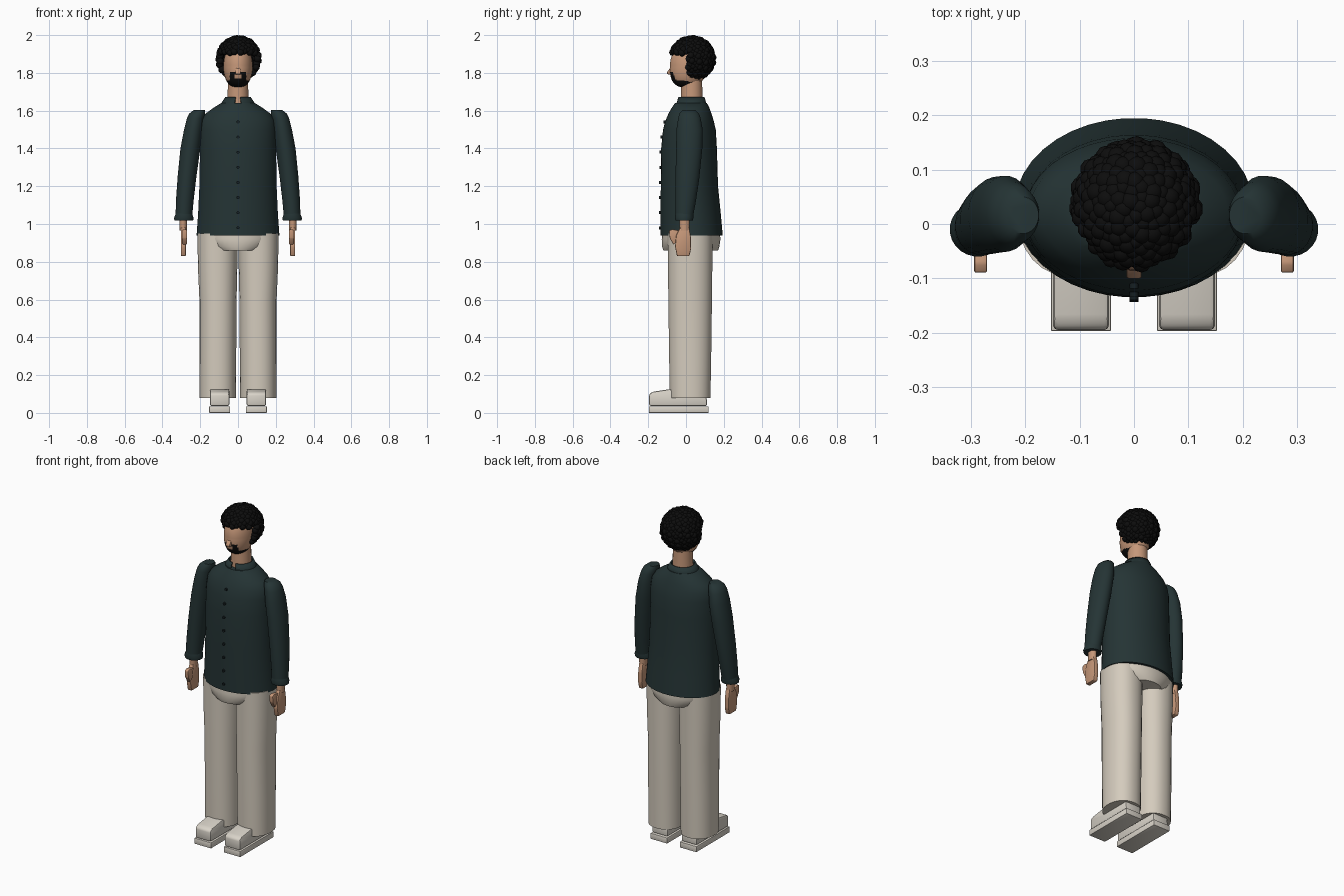
import bpy, bmesh, math
from mathutils import Matrix, Vector

if "Cube" in bpy.data.objects:
    bpy.data.objects.remove(bpy.data.objects["Cube"], do_unlink=True)


def material(name, rgb):
    m = bpy.data.materials.new(name)
    m.diffuse_color = (*rgb, 1)
    m.use_nodes = True
    bsdf = m.node_tree.nodes["Principled BSDF"]
    bsdf.inputs["Base Color"].default_value = (*rgb, 1)
    bsdf.inputs["Roughness"].default_value = 0.8
    return m


SHIRT = material("dark teal cloth", (0.018, 0.034, 0.035))
BUTTON = material("dark button", (0.008, 0.014, 0.016))
TROUSER = material("beige cloth", (0.66, 0.60, 0.51))
SHOE = material("off white leather", (0.69, 0.65, 0.58))
SKIN = material("skin", (0.56, 0.31, 0.19))
HAIR = material("black hair", (0.004, 0.004, 0.004))


def finish(name, bm, *mats, angle=40):
    """Turn a bmesh into a smooth-by-angle object."""
    bmesh.ops.recalc_face_normals(bm, faces=bm.faces)
    mesh = bpy.data.meshes.new(name)
    bm.to_mesh(mesh)
    bm.free()
    for m in mats:
        mesh.materials.append(m)
    ob = bpy.data.objects.new(name, mesh)
    bpy.context.collection.objects.link(ob)
    bpy.ops.object.select_all(action="DESELECT")
    ob.select_set(True)
    bpy.context.view_layer.objects.active = ob
    bpy.ops.object.shade_smooth_by_angle(angle=math.radians(angle))
    return ob


def loft(rings, sides=32, caps=True, power=1.0):
    """Rings are (cx, cy, z, rx, ry), bottom to top."""
    bm = bmesh.new()
    curve = lambda v: math.copysign(abs(v) ** power, v)
    loops = []
    for cx, cy, z, rx, ry in rings:
        angles = [math.tau * (i + 0.5) / sides for i in range(sides)]
        loops.append([bm.verts.new((cx + rx * curve(math.cos(a)),
                                    cy + ry * curve(math.sin(a)), z)) for a in angles])
    for low, high in zip(loops, loops[1:]):
        for i in range(sides):
            j = (i + 1) % sides
            bm.faces.new((low[i], low[j], high[j], high[i]))
    if caps:
        bm.faces.new(loops[0])
        bm.faces.new(loops[-1])
    return bm


def extrude_profile(points, x0, x1, bevel):
    """Extrude a (y, z) outline along x and round its edges."""
    bm = bmesh.new()
    face = bm.faces.new([bm.verts.new((x0, y, z)) for y, z in points])
    out = bmesh.ops.extrude_face_region(bm, geom=[face])
    moved = [g for g in out["geom"] if isinstance(g, bmesh.types.BMVert)]
    bmesh.ops.translate(bm, vec=(x1 - x0, 0, 0), verts=moved)
    if bevel:
        bmesh.ops.bevel(bm, geom=bm.edges[:], offset=bevel, segments=2,
                        affect="EDGES", profile=0.5, clamp_overlap=True)
    return bm


def pair(name, build, mat):
    """Build a part on the left side and its mirrored copy on the right."""
    for side, sx in (("left", 1), ("right", -1)):
        bm = build()
        bmesh.ops.scale(bm, vec=(sx, 1, 1), verts=bm.verts)
        finish(f"{side}_{name}", bm, mat)


# Shirt body
BODY = [(0, 0.03, 0.94, 0.22, 0.165), (0, 0.025, 1.05, 0.212, 0.16),
        (0, 0.018, 1.2, 0.205, 0.152), (0, 0.016, 1.4, 0.202, 0.148),
        (0, 0.018, 1.5, 0.201, 0.14), (0, 0.019, 1.55, 0.195, 0.127),
        (0, 0.021, 1.585, 0.172, 0.114), (0, 0.024, 1.615, 0.13, 0.1),
        (0, 0.026, 1.64, 0.09, 0.085)]
finish("shirt_body", loft(BODY, 40), SHIRT)

# Stand-up collar, open at the front
bm = loft([(0, 0.027, 1.615, 0.1, 0.088), (0, 0.028, 1.645, 0.085, 0.078),
           (0, 0.028, 1.672, 0.068, 0.07)], 48, caps=False)
gap = [f for f in bm.faces if abs(f.calc_center_median().x) < 0.014
       and f.calc_center_median().y < 0]
bmesh.ops.delete(bm, geom=gap, context="FACES")
collar = finish("collar", bm, SHIRT)
mod = collar.modifiers.new("thickness", "SOLIDIFY")
mod.thickness = 0.008

# Buttons down the front, seated on the shirt surface
bm = bmesh.new()
for i in range(8):
    z = 0.98 + 0.08 * i
    low, high = next((a, b) for a, b in zip(BODY, BODY[1:]) if a[2] <= z <= b[2])
    t = (z - low[2]) / (high[2] - low[2])
    y = (low[1] - low[4]) * (1 - t) + (high[1] - high[4]) * t
    spot = Matrix.Translation((0, y - 0.002, z)) @ Matrix.Rotation(math.pi / 2, 4, "X")
    bmesh.ops.create_cone(bm, cap_ends=True, segments=12, radius1=0.008,
                          radius2=0.008, depth=0.012, matrix=spot)
finish("shirt_buttons", bm, BUTTON)

# Sleeves and flared cuffs
SLEEVE = [(0.287, -0.01, 1.03, 0.044, 0.046), (0.282, -0.002, 1.12, 0.047, 0.055),
          (0.27, 0.008, 1.25, 0.05, 0.064), (0.252, 0.017, 1.4, 0.053, 0.07),
          (0.236, 0.019, 1.5, 0.05, 0.07), (0.225, 0.018, 1.56, 0.046, 0.06),
          (0.216, 0.017, 1.585, 0.042, 0.052), (0.205, 0.016, 1.603, 0.03, 0.034)]
pair("sleeve", lambda: loft(SLEEVE, 24), SHIRT)
CUFF = [(0.287, -0.01, 1.018, 0.05, 0.046), (0.287, -0.01, 1.032, 0.052, 0.05),
        (0.286, -0.009, 1.055, 0.044, 0.047)]
pair("cuff", lambda: loft(CUFF, 24), SHIRT)

# Hands: wrist, flat palm with fingers, thumb
WRIST = [(0.29, -0.008, 0.965, 0.02, 0.026), (0.29, -0.008, 1.03, 0.021, 0.028)]
pair("wrist", lambda: loft(WRIST, 16), SKIN)
PALM = [(-0.048, 0.83), (0.018, 0.83), (0.027, 0.87), (0.026, 0.93),
        (0.016, 0.985), (-0.03, 0.985), (-0.052, 0.94), (-0.058, 0.88)]
pair("hand", lambda: extrude_profile(PALM, 0.275, 0.303, 0.006), SKIN)
THUMB = [(-0.045, 0.91), (-0.066, 0.89), (-0.086, 0.925), (-0.09, 0.965),
         (-0.072, 0.972), (-0.035, 0.965)]
pair("thumb", lambda: extrude_profile(THUMB, 0.27, 0.294, 0.004), SKIN)

# Trousers
HIPS = [(0, 0.025, 0.86, 0.13, 0.145), (0, 0.025, 0.88, 0.17, 0.152),
        (0, 0.027, 0.92, 0.202, 0.156), (0, 0.027, 0.97, 0.205, 0.15)]
finish("trouser_hips", loft(HIPS, 40), TROUSER)
LEG = [(0.107, 0.022, 0.08, 0.097, 0.108), (0.107, 0.022, 0.3, 0.098, 0.112),
       (0.106, 0.022, 0.6, 0.099, 0.116), (0.108, 0.022, 0.78, 0.105, 0.118),
       (0.108, 0.022, 0.95, 0.107, 0.12)]
pair("trouser_leg", lambda: loft(LEG, 28, power=0.9), TROUSER)

# Shoes
SOLE = [(-0.197, 0), (0.12, 0), (0.12, 0.035), (-0.197, 0.035)]
pair("shoe_sole", lambda: extrude_profile(SOLE, 0.042, 0.153, 0.003), SHOE)
UPPER = [(-0.195, 0.037), (-0.195, 0.1), (-0.175, 0.112), (-0.09, 0.125),
         (0.02, 0.125), (0.108, 0.1), (0.112, 0.037)]
pair("shoe_upper", lambda: extrude_profile(UPPER, 0.046, 0.149, 0.009), SHOE)

# Neck
finish("neck", loft([(0, 0.03, 1.6, 0.06, 0.06), (0, 0.03, 1.7, 0.055, 0.057),
                     (0, 0.03, 1.8, 0.053, 0.055)], 24), SKIN)

# Head, with the beard and moustache coloured by position
bm = bmesh.new()
bmesh.ops.create_uvsphere(bm, u_segments=72, v_segments=56, radius=1)
for v in bm.verts:
    flat = math.hypot(v.co.x, v.co.y)
    fuller = flat ** 0.72 / flat if flat > 0.001 else 1
    v.co = Vector((v.co.x * fuller * 0.077,
                   0.015 + v.co.y * fuller * 0.1 + 0.012 * min(v.co.z, 0),
                   1.835 + v.co.z * 0.112))
for f in bm.faces:
    c = f.calc_center_median()
    mouth = abs(c.x) < 0.017 and 1.77 < c.z < 1.792
    goatee = abs(c.x) < 0.043 and c.z < 1.806 and c.y < 0 and not mouth
    jaw = c.z < 1.762 - 0.25 * max(c.y + 0.02, 0) and c.y < 0.06
    f.material_index = int(goatee or jaw)
finish("head", bm, SKIN, HAIR)

# Nose
NOSE = [(-0.07, 1.845), (-0.1, 1.805), (-0.1, 1.793), (-0.07, 1.79)]
finish("nose", extrude_profile(NOSE, -0.014, 0.014, 0.004), SKIN)

# Curly hair: small clumps spread evenly over the skull, leaving the face clear
bm = bmesh.new()
COUNT = 420
for i in range(COUNT):
    h = 1 - 2 * (i + 0.5) / COUNT
    a = i * math.pi * (3 - math.sqrt(5))
    r = math.sqrt(1 - h * h)
    wave = 1 + 0.03 * math.sin(i * 2.3)
    p = Vector((0.003 + 0.103 * r * math.cos(a) * wave,
                0.032 + 0.108 * r * math.sin(a) * wave, 1.876 + 0.106 * h))
    if p.y > 0.012 or p.z > 1.905:
        size = 0.018 + 0.002 * math.sin(i * 1.7)
        bmesh.ops.create_icosphere(bm, subdivisions=2, radius=size,
                                   matrix=Matrix.Translation(p))
finish("curly_hair", bm, HAIR)
